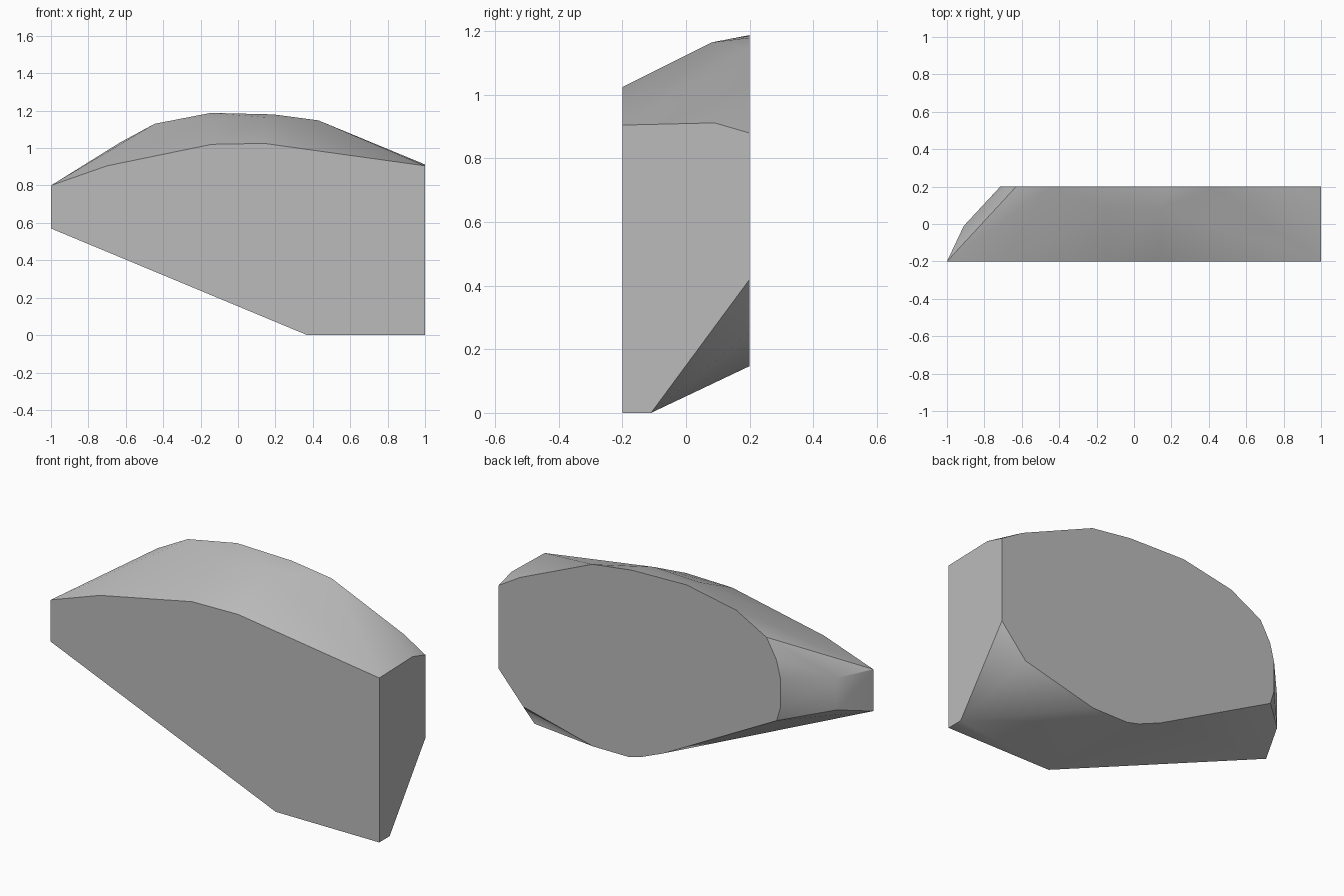
import bpy
import bmesh

cube = bpy.data.objects.get("Cube")
if cube:
    bpy.data.objects.remove(cube, do_unlink=True)

HALF_DEPTH = 0.2

# Flat front outline (x, z)
front = [(-1, .57), (.37, 0), (1, 0), (1, .905), (.14, 1.025),
         (-.14, 1.02), (-.7, .905), (-1, .8)]

# Rounder back outline (x, z)
back = [(1, .88), (.87, .958), (.43, 1.148), (.19, 1.18), (-.145, 1.188),
        (-.445, 1.13), (-.63, 1.03), (-.69, .924), (-.715, .826),
        (-.715, .666), (-.692, .588), (0, .222), (.138, .165),
        (.212, .147), (.425, .147), (.851, .252), (1, .42)]

# Ridge points between the two outlines (x, y, z)
ridge = [(1, -.11, 0), (1, .09, .912), (.14, .08, 1.165),
         (-.14, .08, 1.155), (-.91, -.01, .625), (-.91, -.01, .8)]

points = [(x, -HALF_DEPTH, z) for x, z in front]
points += [(x, HALF_DEPTH, z) for x, z in back]
points += ridge

# Wrap the outlines into one faceted block and merge the flat faces
bm = bmesh.new()
for p in points:
    bm.verts.new(p)
hull = bmesh.ops.convex_hull(bm, input=bm.verts[:])
loose = [v for v in bm.verts if not v.link_faces]
bmesh.ops.delete(bm, geom=loose, context='VERTS')
bmesh.ops.dissolve_limit(bm, angle_limit=0.01, verts=bm.verts[:], edges=bm.edges[:])
bmesh.ops.recalc_face_normals(bm, faces=bm.faces[:])

mesh = bpy.data.meshes.new("stone_block")
bm.to_mesh(mesh)
bm.free()
block = bpy.data.objects.new("stone_block", mesh)
bpy.context.collection.objects.link(block)

# Plain grey
grey = bpy.data.materials.new("stone_grey")
grey.use_nodes = True
colour = (.5, .5, .5, 1)
grey.diffuse_color = colour
grey.node_tree.nodes["Principled BSDF"].inputs["Base Color"].default_value = colour
mesh.materials.append(grey)

# Smooth the rounded rim, keep the outlines crisp
bpy.ops.object.select_all(action='DESELECT')
block.select_set(True)
bpy.context.view_layer.objects.active = block
bpy.ops.object.shade_smooth_by_angle(angle=0.5236)
